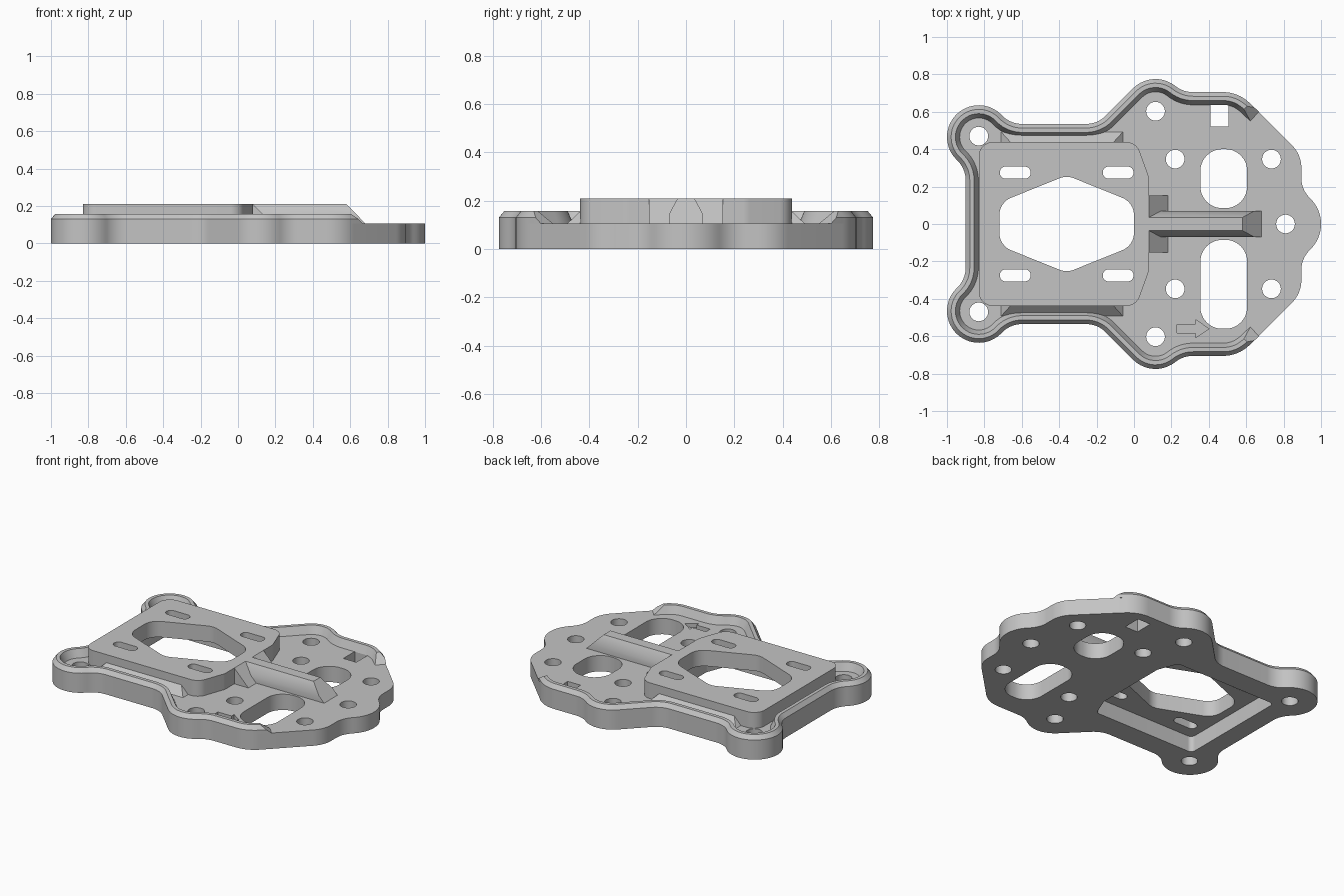
import bpy, bmesh
from math import radians, cos, sin, tan
from mathutils import Vector

cube = bpy.data.objects.get("Cube")
if cube:
    bpy.data.objects.remove(cube)

DECK, RIM_TOP, TOP = 0.105, 0.157, 0.21

grey = bpy.data.materials.new("light grey")
grey.use_nodes = True
colour = (0.55, 0.55, 0.55, 1)
grey.diffuse_color = colour
for node in grey.node_tree.nodes:
    if node.type == 'BSDF_PRINCIPLED':
        node.inputs["Base Color"].default_value = colour


def finish(name, bm):
    bmesh.ops.recalc_face_normals(bm, faces=bm.faces)
    mesh = bpy.data.meshes.new(name)
    bm.to_mesh(mesh)
    bm.free()
    obj = bpy.data.objects.new(name, mesh)
    bpy.context.collection.objects.link(obj)
    mesh.materials.append(grey)
    bpy.ops.object.select_all(action='DESELECT')
    obj.select_set(True)
    bpy.context.view_layer.objects.active = obj
    bpy.ops.object.shade_smooth_by_angle(angle=radians(30))
    return obj


def arc(x, y, r, start, end, steps=10):
    angles = [radians(start + (end - start) * i / steps) for i in range(steps + 1)]
    return [Vector((x + r * cos(a), y + r * sin(a))) for a in angles]


def circle(x, y, r):
    return arc(x, y, r, 0, 360, 32)[:-1]


def joined(arcs):
    """Chain of arcs, dropping the doubled points where two arcs touch."""
    out = []
    for a in arcs:
        for p in arc(*a):
            if not out or (p - out[-1]).length > .004:
                out.append(p)
    return out


def rounded(points, r, steps=8):
    """Polygon with every corner replaced by a tangent arc."""
    pts = [Vector(p) for p in points]
    out = []
    for i, p in enumerate(pts):
        a = (pts[i - 1] - p).normalized()
        b = (pts[(i + 1) % len(pts)] - p).normalized()
        half = a.angle(b) / 2
        centre = p + (a + b).normalized() * (r / sin(half))
        u = p + a * (r / tan(half)) - centre
        v = p + b * (r / tan(half)) - centre
        for k in range(steps + 1):
            out.append(centre + u.lerp(v, k / steps).normalized() * r)
    return out


def box(x0, x1, y0, y1):
    return [Vector(p) for p in ((x0, y0), (x1, y0), (x1, y1), (x0, y1))]


def mirrored(points):
    return [Vector((p.x, -p.y)) for p in reversed(points)]


def plate(name, loops, z0, z1):
    """Flat plate: first loop is the outline, the others are holes."""
    bm = bmesh.new()
    for loop in loops:
        verts = [bm.verts.new((p.x, p.y, z0)) for p in loop]
        for i, v in enumerate(verts):
            bm.edges.new((verts[i - 1], v))
    bmesh.ops.triangle_fill(bm, edges=bm.edges[:], use_beauty=True, use_dissolve=False)
    grown = bmesh.ops.extrude_face_region(bm, geom=bm.faces[:], use_keep_orig=True)
    moved = [g for g in grown["geom"] if isinstance(g, bmesh.types.BMVert)]
    bmesh.ops.translate(bm, verts=moved, vec=(0, 0, z1 - z0))
    return finish(name, bm)


def hull(name, points):
    bm = bmesh.new()
    for p in points:
        bm.verts.new(p)
    bmesh.ops.convex_hull(bm, input=bm.verts[:])
    bmesh.ops.dissolve_limit(bm, angle_limit=0.01, verts=bm.verts[:], edges=bm.edges[:])
    return finish(name, bm)


# Lobed outline, back half: tangent arcs joined by straight runs
rim_arcs = [(-1.05, .233, .15, 0, 46.5), (-.83, .465, .17, 226.5, 43.5, 20),
            (-.598, .685, .15, 223.5, 270), (-.257, .685, .15, 270, 315),
            (.115, .605, .17, 135, 51.3), (.315, .855, .15, 231.3, 270),
            (.477, .505, .2, 90, 45)]
nose_arcs = [(.725, .3, .17, 45, 0), (1.045, .246, .15, 180, 226.3),
             (.81, 0, .19, 46.3, 0)]
rim_half = joined(rim_arcs)
half = joined(rim_arcs + nose_arcs)
outline = half + mirrored(half[:-1])


# Platform outline and the matching pocket beneath it
def platform_outline(inset, r):
    x0, x1, x2, y, w = -.83 + inset, .012 - inset * .7, .08 - inset, .438 - inset, .25
    return rounded([(x0, -y), (x1, -y), (x2, -w), (x2, w), (x1, y), (x0, y)], r)


# Base plate with screw holes, windows and engraved arrow
holes = [circle(.81, 0, .05)]
for s in (-1, 1):
    for x, y in ((-.83, .47), (.115, .603), (.22, .347), (.735, .347)):
        holes.append(circle(x, s * y, .05))
windows = [rounded(box(.355, .605, .085, .40), .115),
           rounded(box(.355, .605, -.56, -.085), .115),
           box(.41, .505, .52, .64)]
arrow = [Vector((x, -.56 + y)) for x, y in
         ((.23, -.022), (.33, -.022), (.33, -.048), (.4, 0),
          (.33, .048), (.33, .022), (.23, .022))]
plate("base_plate", [outline, platform_outline(.055, .03), arrow] + holes + windows, 0, DECK)
plate("arrow_floor", [arrow], 0, DECK - .025)

# Raised platform with central opening and four slots
opening = rounded([(0, -.115), (0, .115), (-.36, .26), (-.72, .115),
                   (-.72, -.115), (-.36, -.26)], .1)
slots = [rounded(box(x - .082, x + .082, s * .275 - .032, s * .275 + .032), .03)
         for x in (-.635, -.085) for s in (-1, 1)]
plate("platform", [platform_outline(0, .075), opening] + slots, DECK, TOP)

# Chamfered rim, swept along the outline with sloped ends
path = mirrored(rim_half) + rim_half
section = [(0, DECK), (0, .13), (.022, RIM_TOP), (.045, RIM_TOP), (.068, DECK)]
bm = bmesh.new()
rings = []
last = len(path) - 1
for i, p in enumerate(path):
    before = (p - path[max(i - 1, 0)]).normalized()
    after = (path[min(i + 1, last)] - p).normalized()
    t = (before + after).normalized()
    inward = Vector((t.y, -t.x))
    push = -1 if i == 0 else 1 if i == last else 0
    ring = []
    for d, z in section:
        q = p + inward * d + t * (push * (RIM_TOP - z) * 1.3)
        ring.append(bm.verts.new((q.x, q.y, z)))
    rings.append(ring)
for a, b in zip(rings, rings[1:]):
    for k in range(len(section)):
        bm.faces.new((a[k - 1], a[k], b[k], b[k - 1]))
bm.faces.new(rings[0])
bm.faces.new(rings[-1])
finish("rim", bm)

# Centre ridge with sloped end
profile = [(.07, DECK), (.07, .145), (.035, TOP)]
hull("centre_ridge", [(x, s * y, z) for y, z in profile for s in (-1, 1)
                      for x in (.07, .58 + (TOP - z) * .97)])

# Sloped foot where the ridge meets the platform
hull("ridge_foot", [(x, s * .153, z) for s in (-1, 1)
                    for x, z in ((.07, DECK), (.07, TOP), (.08, TOP), (.183, DECK))])

# Sloped side braces between platform and rim
for s, side in ((1, "back"), (-1, "front")):
    hull(side + "_brace", [(x, s * y, z) for x, y, z in
                           ((-.71, .43, DECK), (-.06, .43, DECK), (-.71, .492, DECK),
                            (-.06, .492, DECK), (-.66, .437, RIM_TOP), (-.11, .437, RIM_TOP))])
